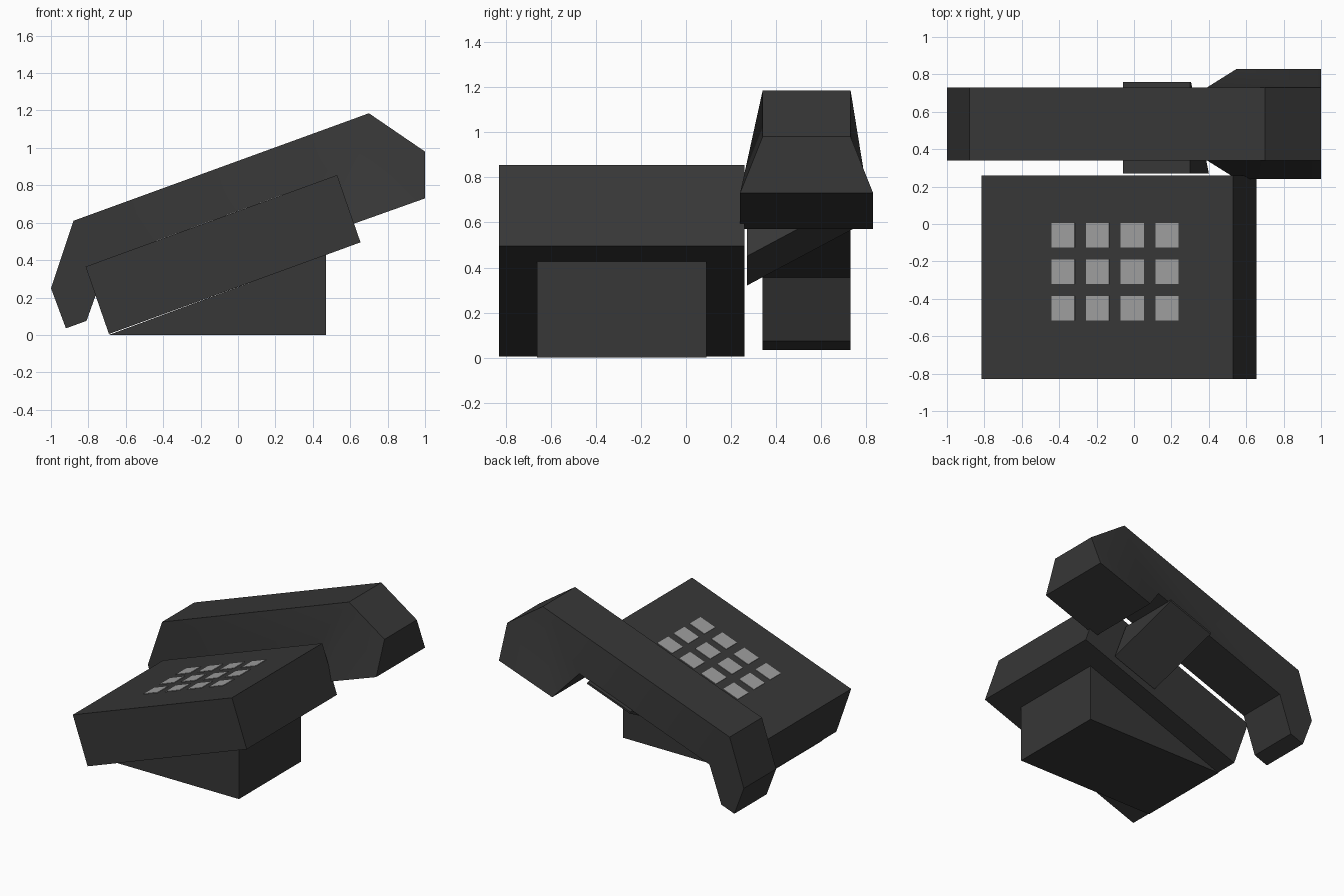
import bpy, bmesh, math
from mathutils import Matrix

cube = bpy.data.objects.get("Cube")
if cube:
    bpy.data.objects.remove(cube, do_unlink=True)


def material(name, rgb):
    m = bpy.data.materials.new(name)
    m.use_nodes = True
    color = (*rgb, 1.0)
    m.diffuse_color = color
    m.node_tree.nodes["Principled BSDF"].inputs["Base Color"].default_value = color
    return m


charcoal = material("charcoal plastic", (0.038, 0.038, 0.038))
key_grey = material("key grey", (0.34, 0.34, 0.34))


def finish(bm, name, mat):
    bmesh.ops.recalc_face_normals(bm, faces=bm.faces)
    mesh = bpy.data.meshes.new(name)
    bm.to_mesh(mesh)
    bm.free()
    mesh.materials.append(mat)
    obj = bpy.data.objects.new(name, mesh)
    bpy.context.collection.objects.link(obj)
    return obj


def prism(name, front, back, y0, y1, mat, sides=None):
    """Join a front (x, z, widening) outline to a back one along y."""
    bm = bmesh.new()
    a = [bm.verts.new((x, y0 - w, z)) for x, z, w in front]
    b = [bm.verts.new((x, y1 + w, z)) for x, z, w in back]
    n = len(a)
    for i in range(n):
        j = (i + 1) % n
        bm.faces.new((a[i], a[j], b[j], b[i]))
    for idx in sides or [range(n)]:
        bm.faces.new([a[i] for i in idx])
        bm.faces.new([b[i] for i in reversed(list(idx))])
    return finish(bm, name, mat)


def flat(points):
    return [(x, z, 0) for x, z in points]


# Tilted body slab
body = flat([(-0.815, 0.365), (0.53, 0.855), (0.655, 0.495), (-0.69, 0.005)])
prism("body", body, body, -0.83, 0.26, charcoal)

# Wedge stand under the slab
stand = flat([(-0.69, 0.0), (0.47, 0.0), (0.47, 0.43)])
prism("stand", stand, stand, -0.66, 0.09, charcoal)

# Cradle wedge that carries the handset, thin towards the back
cradle_front = flat([(-0.06, 0.595), (0.30, 0.726), (0.40, 0.45), (0.04, 0.32)])
cradle_back = flat([(-0.06, 0.595), (0.30, 0.726), (0.305, 0.712), (-0.055, 0.581)])
prism("handset_cradle", cradle_front, cradle_back, 0.27, 0.76, charcoal)

# Handset: hooked low end, straight grip, flared high end
FLARE = 0.1
handset_outline = [
    (-1.0, 0.25, 0), (-0.88, 0.61, 0), (0.70, 1.185, 0), (1.0, 0.98, 0),
    (1.0, 0.73, FLARE), (0.55, 0.57, FLARE), (0.39, 0.755, 0),
    (-0.71, 0.355, 0), (-0.81, 0.075, 0), (-0.92, 0.035, 0)]
handset = prism("handset", handset_outline, handset_outline, 0.34, 0.73, charcoal,
                sides=[(0, 1, 7, 8, 9), (1, 2, 6, 7), (2, 5, 6), (2, 3, 4, 5)])
bpy.ops.object.select_all(action='DESELECT')
handset.select_set(True)
bpy.context.view_layer.objects.active = handset
bpy.ops.object.shade_smooth_by_angle(angle=math.radians(30))

# Keypad: four by three thin square keys lying on the slab
tilt = math.atan2(0.49, 1.345)
slope = math.tan(tilt)
for row, y in enumerate((-0.06, -0.255, -0.45)):
    for col in range(4):
        x = -0.378 + col * 0.185
        z = 0.365 + (x + 0.815) * slope
        bm = bmesh.new()
        bmesh.ops.create_cube(bm, size=1.0, matrix=(
            Matrix.Translation((x, y, z)) @ Matrix.Rotation(-tilt, 4, 'Y')
            @ Matrix.Diagonal((0.132, 0.13, 0.008, 1.0))))
        finish(bm, f"key_{row + 1}_{col + 1}", key_grey)
